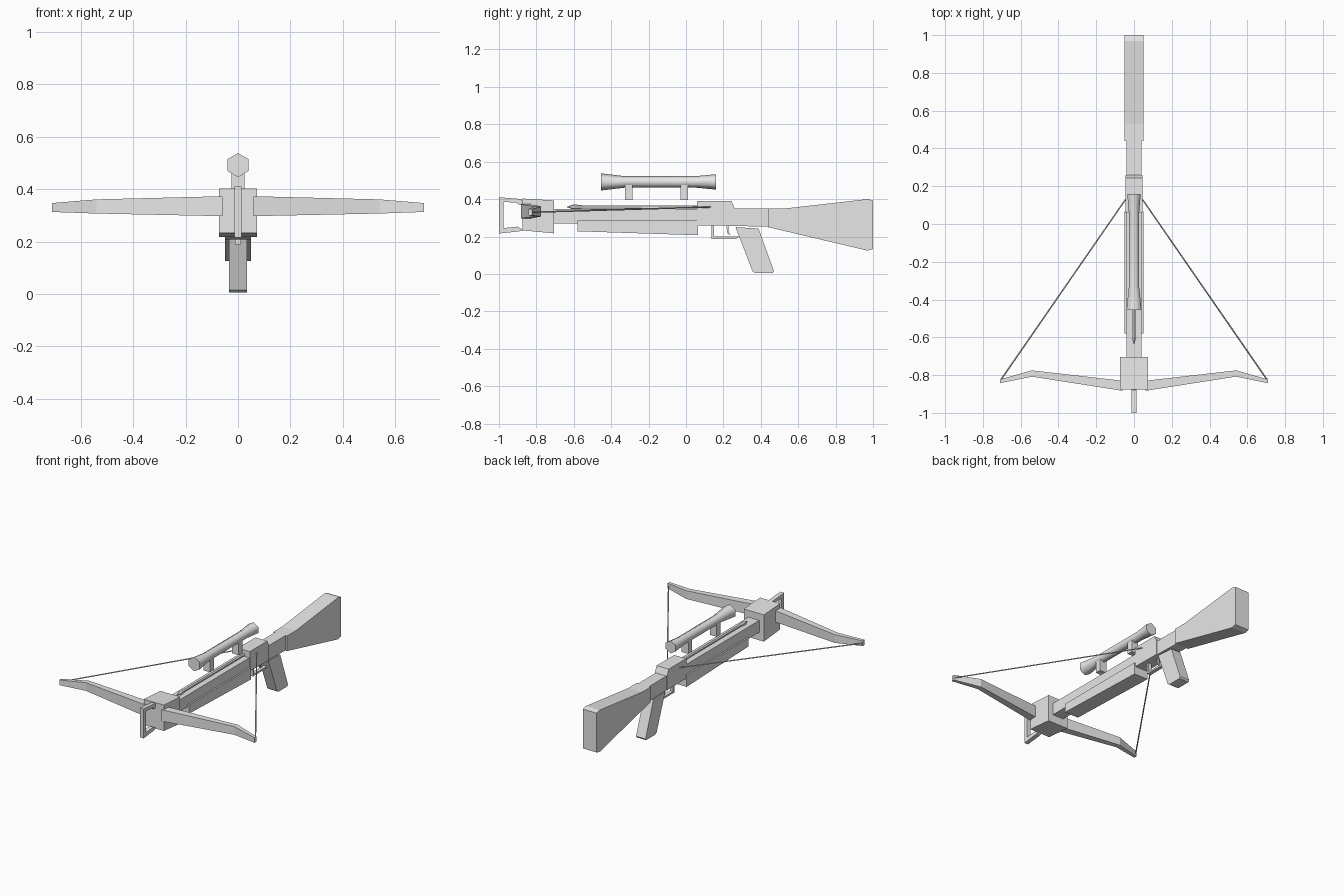
import bpy, bmesh, math

cube = bpy.data.objects.get("Cube")
if cube:
    bpy.data.objects.remove(cube, do_unlink=True)

grey = bpy.data.materials.new("light_grey")
grey.use_nodes = True
colour = (0.8, 0.8, 0.8, 1)
grey.diffuse_color = colour
grey.node_tree.nodes["Principled BSDF"].inputs["Base Color"].default_value = colour


def finish(name, bm):
    bmesh.ops.recalc_face_normals(bm, faces=bm.faces)
    mesh = bpy.data.meshes.new(name)
    bm.to_mesh(mesh)
    bm.free()
    mesh.materials.append(grey)
    obj = bpy.data.objects.new(name, mesh)
    bpy.context.collection.objects.link(obj)
    return obj


def plate(name, profile, half):
    """Extrude a side profile of (y, z) points to x = +-half."""
    bm = bmesh.new()
    face = bm.faces.new([bm.verts.new((-half, y, z)) for y, z in profile])
    new = bmesh.ops.extrude_face_region(bm, geom=[face])["geom"]
    verts = [v for v in new if isinstance(v, bmesh.types.BMVert)]
    bmesh.ops.translate(bm, verts=verts, vec=(2 * half, 0, 0))
    return finish(name, bm)


def box(name, y0, y1, z0, z1, half):
    return plate(name, [(y0, z0), (y1, z0), (y1, z1), (y0, z1)], half)


def skin(name, rings, smooth=False):
    """Bridge equal-sized rings of points and cap both ends."""
    bm = bmesh.new()
    loops = [[bm.verts.new(p) for p in ring] for ring in rings]
    n = len(loops[0])
    for a, b in zip(loops, loops[1:]):
        for i in range(n):
            j = (i + 1) % n
            bm.faces.new((a[i], a[j], b[j], b[i])).smooth = smooth
    bm.faces.new(loops[0])
    bm.faces.new(loops[-1])
    return finish(name, bm)


def tube(name, stations, z, smooth=False, sides=6):
    """Turned part along y from (y, radius) stations."""
    angles = [math.pi / 2 + math.tau * i / sides for i in range(sides)]
    return skin(name, [[(r * math.cos(a), y, z + r * math.sin(a)) for a in angles]
                       for y, r in stations], smooth)


# Foot stirrup and front block
plate("foot_stirrup", [(-1, 0.41), (-0.88, 0.4), (-0.87, 0.38), (-0.89, 0.367),
                       (-0.905, 0.38), (-0.975, 0.386), (-0.975, 0.245), (-0.9, 0.253),
                       (-0.87, 0.235), (-0.89, 0.228), (-1, 0.216)], 0.014)
plate("front_block", [(-0.875, 0.233), (-0.705, 0.217), (-0.705, 0.393), (-0.875, 0.403)], 0.073)

# Rail, fore-end and receiver
box("rail", -0.71, 0.07, 0.27, 0.348, 0.04)
plate("fore_end", [(-0.58, 0.228), (0.065, 0.207), (0.065, 0.285), (-0.58, 0.285)], 0.05)
plate("receiver", [(0.06, 0.26), (0.26, 0.257), (0.26, 0.35), (0.243, 0.39), (0.06, 0.39)], 0.044)
plate("neck", [(0.25, 0.257), (0.45, 0.252), (0.45, 0.35), (0.25, 0.35)], 0.039)

# Shoulder stock with butt pad
plate("stock", [(0.44, 0.25), (0.97, 0.125), (0.97, 0.4), (0.53, 0.35), (0.44, 0.35)], 0.05)
plate("butt_pad", [(0.97, 0.125), (1, 0.133), (1, 0.392), (0.97, 0.4)], 0.05)

# Grip, guard and trigger
plate("grip", [(0.265, 0.25), (0.388, 0.243), (0.47, 0.015), (0.463, 0.005),
               (0.37, 0.005), (0.355, 0.015)], 0.035)
plate("trigger_guard", [(0.137, 0.262), (0.137, 0.188), (0.27, 0.188), (0.285, 0.2),
                        (0.15, 0.2), (0.15, 0.262)], 0.012)
plate("trigger", [(0.215, 0.262), (0.22, 0.222), (0.23, 0.208), (0.236, 0.212),
                  (0.228, 0.225), (0.226, 0.262)], 0.006)

# Bow limbs: x, back and front y, bottom and top z at each station
limb = [(0.06, -0.883, -0.83, 0.297, 0.373),
        (0.54, -0.808, -0.775, 0.307, 0.361),
        (0.71, -0.843, -0.823, 0.313, 0.347)]
for side, label in ((1, "left"), (-1, "right")):
    skin(label + "_limb", [[(side * x, a, lo), (side * x, b, lo), (side * x, b, hi),
                            (side * x, a, hi)] for x, a, b, lo, hi in limb])

# Bow string
curve = bpy.data.curves.new("bow_string", "CURVE")
curve.dimensions = "3D"
curve.bevel_depth = 0.004
curve.bevel_resolution = 0
curve.use_fill_caps = True
path = [(0.705, -0.825, 0.33), (0.045, 0.13, 0.358),
        (-0.045, 0.13, 0.358), (-0.705, -0.825, 0.33)]
spline = curve.splines.new("POLY")
spline.points.add(len(path) - 1)
for point, co in zip(spline.points, path):
    point.co = (*co, 1)
curve.materials.append(grey)
bpy.context.collection.objects.link(bpy.data.objects.new("bow_string", curve))

# Bolt resting on the rail
tube("bolt_shaft", [(-0.57, 0.009), (0.07, 0.009)], 0.358)
tube("bolt_head", [(-0.635, 0.002), (-0.6, 0.014), (-0.555, 0.009)], 0.358)

# Sight tube and its two mounts
tube("scope", [(-0.455, 0.046), (-0.33, 0.031), (0.055, 0.031), (0.16, 0.041)], 0.492, True)
for y0, label in ((-0.325, "front"), (-0.03, "rear")):
    box(label + "_scope_mount", y0, y0 + 0.04, 0.396, 0.48, 0.024)
